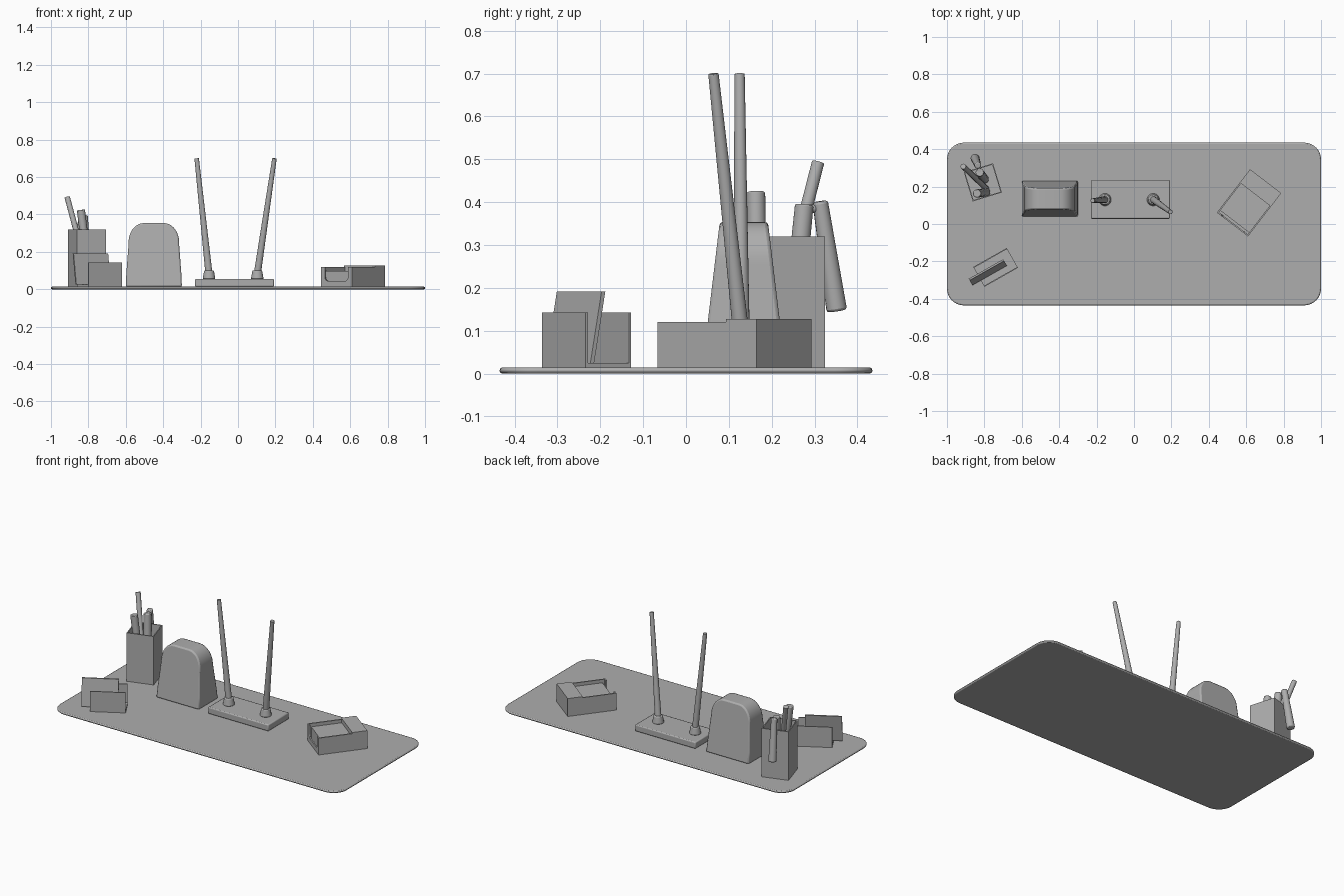
import bpy, bmesh, math
from mathutils import Vector, Matrix

if "Cube" in bpy.data.objects:
    bpy.data.objects.remove(bpy.data.objects["Cube"], do_unlink=True)

GREY = (0.42, 0.42, 0.42, 1)
mat = bpy.data.materials.new("plain grey")
mat.use_nodes = True
mat.diffuse_color = GREY
mat.node_tree.nodes["Principled BSDF"].inputs["Base Color"].default_value = GREY

FLOOR = 0.014


def finish(name, bm, matrix=None, bevel=0, segments=2):
    bmesh.ops.recalc_face_normals(bm, faces=bm.faces)
    mesh = bpy.data.meshes.new(name)
    bm.to_mesh(mesh)
    bm.free()
    mesh.materials.append(mat)
    ob = bpy.data.objects.new(name, mesh)
    bpy.context.collection.objects.link(ob)
    if matrix:
        ob.matrix_world = matrix
    if bevel:
        mod = ob.modifiers.new("bevel", "BEVEL")
        mod.width, mod.segments = bevel, segments
        mod.limit_method, mod.angle_limit = "ANGLE", math.radians(40)
    bpy.ops.object.select_all(action="DESELECT")
    bpy.context.view_layer.objects.active = ob
    ob.select_set(True)
    bpy.ops.object.shade_smooth_by_angle(angle=math.radians(35))
    return ob


def place(x, y, degrees):
    return Matrix.Translation((x, y, FLOOR)) @ Matrix.Rotation(math.radians(degrees), 4, "Z")


def box(name, lo, hi, matrix=None, bevel=0):
    bm = bmesh.new()
    bmesh.ops.create_cube(bm, size=1)
    lo, hi = Vector(lo), Vector(hi)
    for v in bm.verts:
        v.co = (lo + hi) / 2 + v.co * (hi - lo)
    return finish(name, bm, matrix, bevel)


def prism(name, points, axis, matrix=None, bevel=0):
    """Extrude a closed flat outline along a vector."""
    bm = bmesh.new()
    face = bm.faces.new([bm.verts.new(p) for p in points])
    out = bmesh.ops.extrude_face_region(bm, geom=[face])["geom"]
    bmesh.ops.translate(bm, vec=axis, verts=[g for g in out if isinstance(g, bmesh.types.BMVert)])
    return finish(name, bm, matrix, bevel)


def rod(name, a, b, r1, r2, sides=20, bevel=0):
    a, b = Vector(a), Vector(b)
    bm = bmesh.new()
    bmesh.ops.create_cone(bm, cap_ends=True, segments=sides, radius1=r1, radius2=r2, depth=(b - a).length)
    turn = (b - a).to_track_quat("Z", "Y").to_matrix().to_4x4()
    return finish(name, bm, Matrix.Translation((a + b) / 2) @ turn, bevel)


def arc(cx, cy, r, start, end, n=8):
    for i in range(n + 1):
        t = math.radians(start + (end - start) * i / n)
        yield cx + r * math.cos(t), cy + r * math.sin(t)


# Desk mat: rounded slab with a softened upper edge
R = 0.09
outline = []
for q, (sx, sy) in enumerate([(1, 1), (-1, 1), (-1, -1), (1, -1)]):
    outline += arc(sx * (1 - R), sy * (0.435 - R), R, q * 90, q * 90 + 90)
prism("desk_mat", [(x, y, 0) for x, y in outline], (0, 0, FLOOR), bevel=0.006)

# Domed holder: arched front outline, thinner towards the top
side = [(0.15, 0), (0.147, 0.07), (0.141, 0.15), (0.136, 0.215)]
side += [(0.052 + 0.083 * math.cos(t), 0.24 + 0.1 * math.sin(t))
         for t in [math.radians(a) for a in range(0, 91, 10)]]
loop = side + [(-x, z) for x, z in reversed(side)]
bm = bmesh.new()
rings = []
for s in (-1, 1):
    rings.append([bm.verts.new((x, s * (0.097 - 0.12 * z), z)) for x, z in loop])
    bm.faces.new(rings[-1])
for i in range(len(loop)):
    j = (i + 1) % len(loop)
    bm.faces.new((rings[0][i], rings[0][j], rings[1][j], rings[1][i]))
finish("domed_holder", bm, place(-0.45, 0.135, 0), bevel=0.008)

# Pen stand with two sockets and two tapered pens
box("pen_stand_base", (-0.23, 0.028, FLOOR), (0.192, 0.235, 0.056), bevel=0.006)
for label, x, tip in (("right", -0.155, (-0.221, 0.125, 0.7)), ("left", 0.103, (0.195, 0.064, 0.7))):
    rod(label + "_pen_socket", (x, 0.13, 0.054), (x, 0.13, 0.1), 0.034, 0.026, 24, 0.004)
    rod(label + "_stand_pen", (x, 0.13, 0.08), tip, 0.019, 0.012, 20, 0.002)

# Square pen cup, open at the top
H, W, T = 0.306, 0.0815, 0.006
cup = place(-0.808, 0.2225, 17)
box("pen_cup_floor", (-W, -W, 0), (W, W, T), cup)
for s, label in ((-1, "front"), (1, "back")):
    box("pen_cup_%s_wall" % label, (-W, min(s * W, s * (W - T)), 0), (W, max(s * W, s * (W - T)), H), cup)
for s, label in ((-1, "right"), (1, "left")):
    box("pen_cup_%s_wall" % label, (min(s * W, s * (W - T)), -W, 0), (max(s * W, s * (W - T)), W, H), cup)

# Things in the cup
rod("pencil", (-0.79, 0.19, 0.03), (-0.913, 0.308, 0.492), 0.015, 0.015, 12)
rod("marker", (-0.79, 0.17, 0.03), (-0.84, 0.163, 0.424), 0.022, 0.022, 20, 0.004)
rod("clipped_pen_inner", (-0.8, 0.24, 0.03), (-0.825, 0.276, 0.394), 0.024, 0.022, 16, 0.004)
rod("clipped_pen_outer", (-0.85, 0.352, 0.146), (-0.835, 0.313, 0.402), 0.024, 0.018, 16, 0.006)
rod("pen_clip", (-0.825, 0.276, 0.385), (-0.835, 0.313, 0.385), 0.01, 0.01, 12)

# Memo tray: front wall has a rounded finger cut-out, back end is a raised block
L, B, T = 0.146, 0.105, 0.008
tray = place(0.615, 0.113, -37.5) 
box("memo_tray_floor", (-B, -L, 0), (B, L, T), tray)
for s, label in ((-1, "right"), (1, "left")):
    box("memo_tray_%s_wall" % label, (min(s * B, s * (B - T)), -L, 0),
        (max(s * B, s * (B - T)), L, 0.106), tray)
box("memo_tray_back_block", (-B, L - 0.09, 0), (B, L, 0.113), tray)
cut = [(-0.078, 0.106)] + list(arc(-0.056, 0.052, 0.022, 180, 270))
cut += list(arc(0.056, 0.052, 0.022, 270, 360)) + [(0.078, 0.106)]
wall = [(-B, 0), (-B, 0.106)] + cut + [(B, 0.106), (B, 0)]
prism("memo_tray_front_wall", [(x, -L, z) for x, z in wall], (0, T, 0), tray)
box("memo_paper", (-B + T, -L + 0.02, T), (B - T, L - 0.09, 0.085), tray)

# Card holder: open-ended channel with a leaning stack of cards
holder = place(-0.74, -0.232, 29.5)
A, D, T = 0.103, 0.061, 0.006
channel = [(-D, 0), (D, 0), (D, 0.128), (D - T, 0.128), (D - T, 0.011),
           (T - D, 0.011), (T - D, 0.128), (-D, 0.128)]
prism("card_holder", [(-A, y, z) for y, z in channel], (2 * A, 0, 0), holder)
stack = [(-0.022, 0.011), (-0.012, 0.011), (0.018, 0.178), (0.008, 0.178)]
prism("card_stack", [(-0.155, y, z) for y, z in stack], (0.212, 0, 0), holder)
